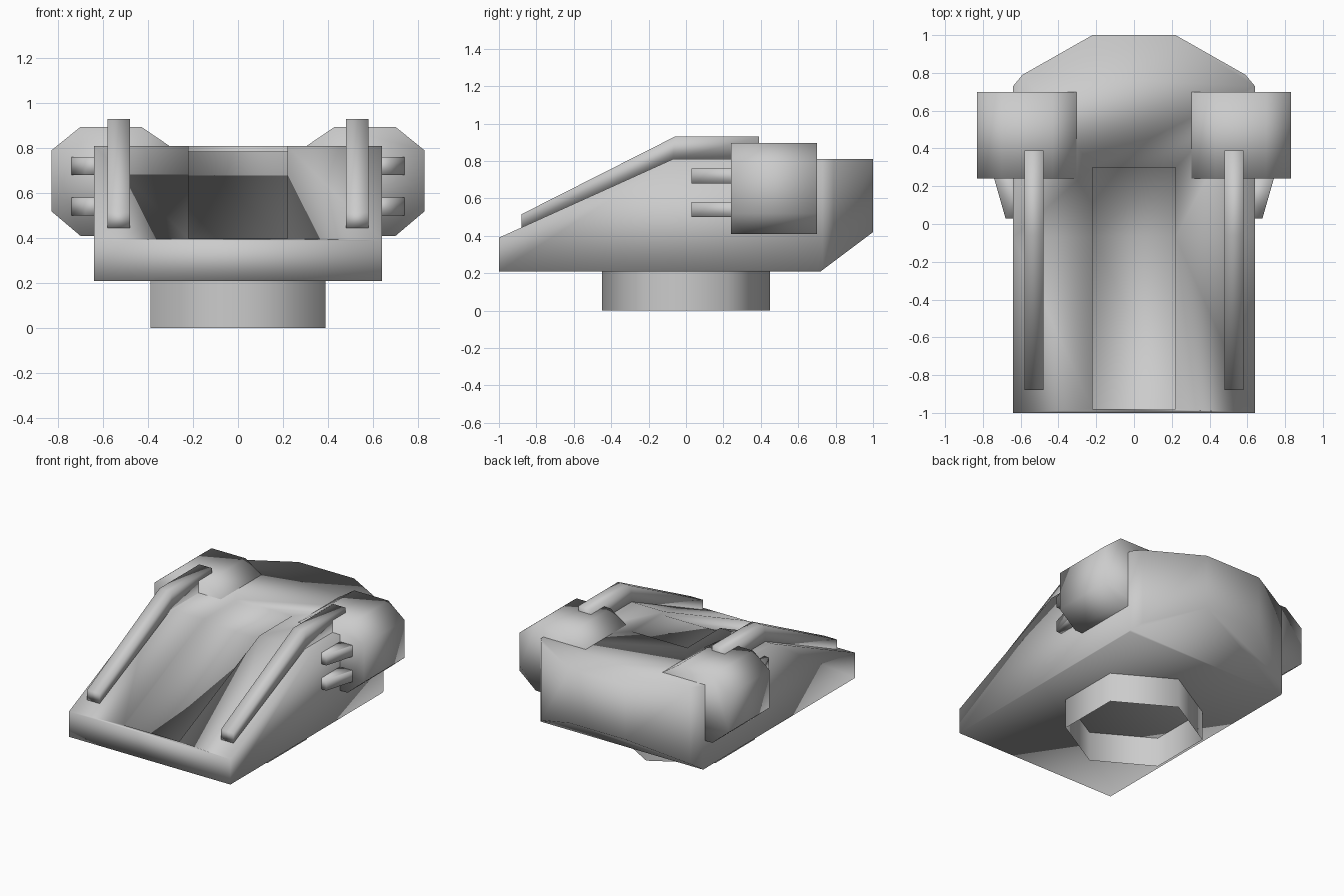
import bpy, bmesh
from mathutils import Vector

if "Cube" in bpy.data.objects:
    bpy.data.objects.remove(bpy.data.objects["Cube"])


def prism_bm(profile, lo, hi, place):
    """Extrude a 2D outline between lo and hi; place(a, b, t) gives the 3D point."""
    bm = bmesh.new()
    ends = [[bm.verts.new(place(a, b, t)) for a, b in profile] for t in (lo, hi)]
    bm.faces.new(ends[0])
    bm.faces.new(ends[1][::-1])
    n = len(profile)
    for i in range(n):
        j = (i + 1) % n
        bm.faces.new((ends[0][i], ends[1][i], ends[1][j], ends[0][j]))
    return bm


def finish(bm, name):
    bmesh.ops.recalc_face_normals(bm, faces=bm.faces[:])
    for f in bm.faces:
        f.smooth = True
    me = bpy.data.meshes.new(name)
    bm.to_mesh(me)
    bm.free()
    ob = bpy.data.objects.new(name, me)
    bpy.context.collection.objects.link(ob)
    return ob


def mirror_x(ob):
    ob.modifiers.new("mirror", 'MIRROR').use_axis[0] = True


def along_x(a, b, t): return (t, a, b)
def along_y(a, b, t): return (a, t, b)
def along_z(a, b, t): return (a, b, t)


# hull: plan outline extruded up, then cut by the nose slope and rear underside
half = [(0.64, -1), (0.64, 0.73), (0.59, 0.79), (0.22, 1)]
plan = half + [(-x, y) for x, y in reversed(half)]
bm = prism_bm(plan, 0.21, 0.81, along_z)
for point, normal in (((0, -0.07, 0.81), (0, -0.42, 0.93)),
                      ((0, 0.72, 0.21), (0, 0.21, -0.28))):
    res = bmesh.ops.bisect_plane(bm, geom=bm.verts[:] + bm.edges[:] + bm.faces[:],
                                 plane_co=Vector(point), plane_no=Vector(normal),
                                 clear_outer=True)
    rim = [e for e in res["geom_cut"] if isinstance(e, bmesh.types.BMEdge)]
    bmesh.ops.contextual_create(bm, geom=rim)
hull = finish(bm, "hull")

# shallow channel down the middle of the deck
channel = [(-0.98, 0.375), (-0.065, 0.785), (0.3, 0.785), (0.3, 1.0), (-0.98, 1.0)]
cutter = finish(prism_bm(channel, -0.22, 0.22, along_x), "channel_cutter")
cutter.hide_render = True
cutter.hide_set(True)
cut = hull.modifiers.new("channel", 'BOOLEAN')
cut.operation = 'DIFFERENCE'
cut.solver = 'EXACT'
cut.object = cutter

# octagonal side pods
pod = [(0.83, 0.52), (0.83, 0.79), (0.70, 0.895), (0.43, 0.895),
       (0.29, 0.80), (0.29, 0.52), (0.43, 0.41), (0.70, 0.41)]
mirror_x(finish(prism_bm(pod, 0.24, 0.70, along_y), "side_pod"))

# tapered barrels in front of each pod
barrel = [(0.60, 0.26), (0.74, 0.26), (0.74, 0.24), (0.68, 0.03), (0.60, 0.03)]
for name, z in (("upper_barrel", 0.68), ("lower_barrel", 0.50)):
    mirror_x(finish(prism_bm(barrel, z, z + 0.08, along_z), name))

# deck rails following the nose slope
rail = [(-0.88, 0.44), (-0.88, 0.515), (-0.06, 0.93), (0.39, 0.93),
        (0.39, 0.805), (-0.07, 0.805)]
mirror_x(finish(prism_bm(rail, 0.48, 0.58, along_x), "deck_rail"))

# open six-sided mounting ring
bpy.ops.mesh.primitive_cylinder_add(vertices=6, radius=0.45, depth=0.21,
                                    end_fill_type='NOTHING', location=(0, 0, 0.105))
ring = bpy.context.object
ring.name = "mounting_ring"
bpy.ops.object.shade_smooth()
